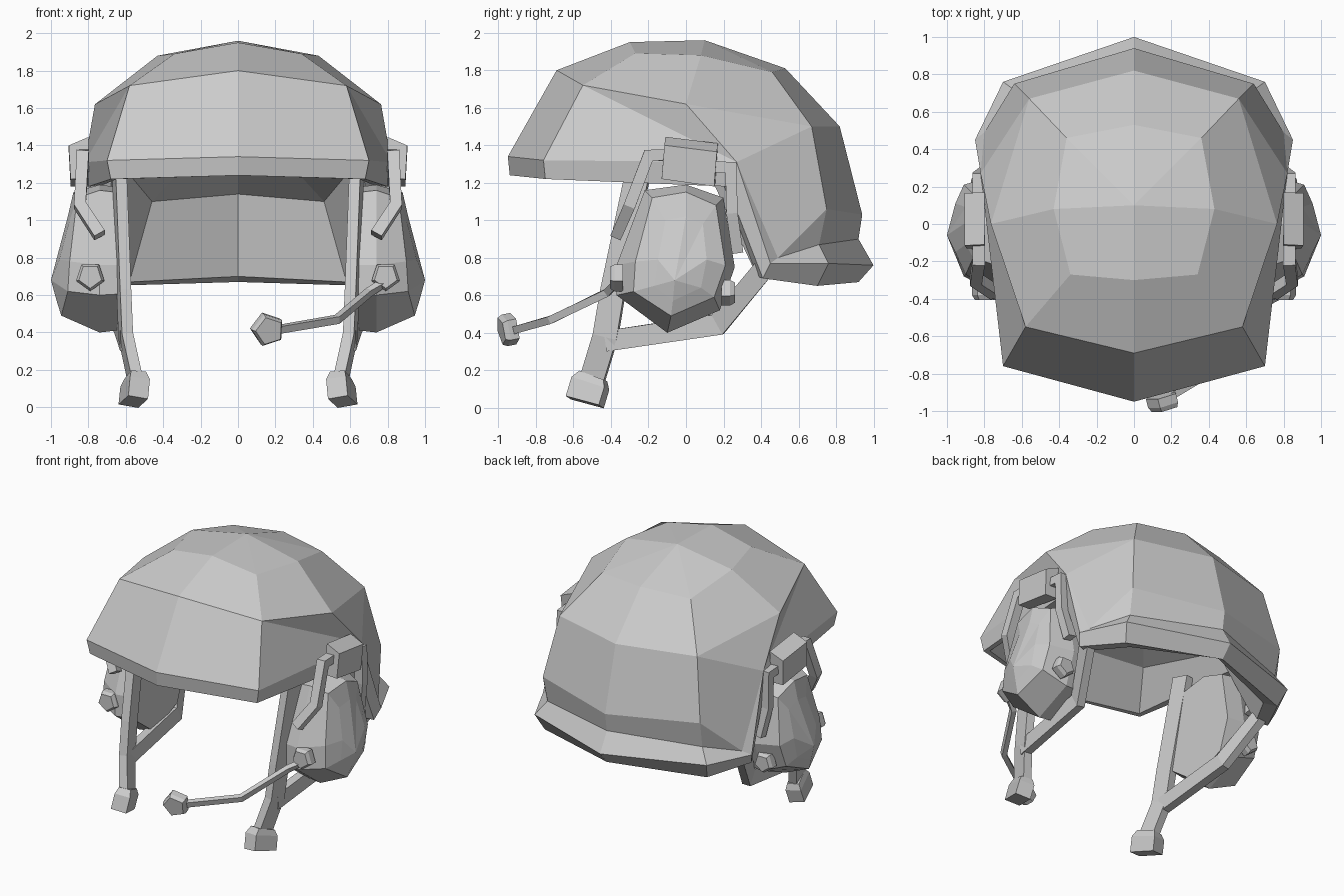
import bpy, bmesh
from math import cos, sin, pi
from mathutils import Vector

if "Cube" in bpy.data.objects:
    bpy.data.objects.remove(bpy.data.objects["Cube"])


def make(name, verts, faces, mirror=True):
    """Flat-shaded mesh object, optionally mirrored across x = 0."""
    bm = bmesh.new()
    vs = [bm.verts.new(v) for v in verts]
    for f in faces:
        bm.faces.new([vs[i] for i in f])
    bmesh.ops.remove_doubles(bm, verts=bm.verts, dist=0.0005)
    bmesh.ops.recalc_face_normals(bm, faces=bm.faces)
    me = bpy.data.meshes.new(name)
    bm.to_mesh(me)
    bm.free()
    ob = bpy.data.objects.new(name, me)
    bpy.context.collection.objects.link(ob)
    if mirror:
        ob.modifiers.new("mirror", 'MIRROR')
    return ob


def loft(name, rings, mirror=True, cap_end=True):
    """Skin a list of equal-length rings and cap the ends."""
    n = len(rings[0])
    verts = [p for r in rings for p in r]
    faces = [(k * n + i, k * n + (i + 1) % n, (k + 1) * n + (i + 1) % n, (k + 1) * n + i)
             for k in range(len(rings) - 1) for i in range(n)]
    faces.append(tuple(range(n)))
    if cap_end:
        faces.append(tuple(range(len(verts) - n, len(verts))))
    return make(name, verts, faces, mirror)


def bar(name, pts, width, thick, mirror=True, scales=None, hint=(1, 0, 0)):
    """Rectangular bar along a path; thickness lies mostly along the hint axis."""
    pts = [Vector(p) for p in pts]
    hint = Vector(hint)
    segs = [(b - a).normalized() for a, b in zip(pts, pts[1:])]
    rings = []
    for i, p in enumerate(pts):
        before, after = segs[max(i - 1, 0)], segs[min(i, len(segs) - 1)]
        t = (before + after).normalized()
        a = (hint - t * hint.dot(t)).normalized()
        s = scales[i] if scales else 1
        b = t.cross(a) * (width / 2 * s / max(t.dot(after), 0.5))
        a = a * (thick / 2 * s)
        rings.append([p + a + b, p - a + b, p - a - b, p + a - b])
    return loft(name, rings, mirror)


def pentagon(name, centre, axis, radius, depth, mirror=True, taper=0.8, phase=0):
    """Five-sided knob with a slightly smaller front face."""
    c, ax = Vector(centre), Vector(axis).normalized()
    u = ax.cross(Vector((0, 0, 1))).normalized()
    v = u.cross(ax)
    angles = [2 * pi * k / 5 + phase for k in range(5)]
    rings = [[c + ax * d * depth / 2 + (u * sin(t) - v * cos(t)) * radius * s for t in angles]
             for d, s in ((-1, 1), (0.3, 1), (1, taper))]
    return loft(name, rings, mirror)


# Helmet shell: half of a faceted dome, flared rim, lower inner bowl.
# F front, G front corner, S side, T rear side, H back corner, B back, C crown
P = {
    'C1': (0, .10, 1.96),
    'F1': (0, -.30, 1.95), 'G1': (.34, -.27, 1.89), 'S1': (.43, .08, 1.88),
    'H1': (.36, .46, 1.79), 'B1': (0, .53, 1.81),
    'F2': (0, -.69, 1.80), 'G2': (.58, -.55, 1.72), 'S2': (.765, 0, 1.62),
    'H2': (.56, .67, 1.50), 'B2': (0, .82, 1.50),
    'F3': (0, -.95, 1.34), 'G3': (.70, -.76, 1.32), 'S3': (.82, .27, 1.31),
    'H3': (.64, .75, 1.06), 'B3': (0, .94, 1.03),
    'T4': (.80, .49, .80), 'H4': (.63, .71, .87), 'B4': (0, .92, .90),
    'T5': (.85, .45, .77), 'H5': (.70, .76, .77), 'B5': (0, 1.0, .76),
    'F6': (0, -.94, 1.24), 'G6': (.68, -.75, 1.22), 'S6': (.80, .22, 1.18),
    'T6': (.82, .41, .69), 'H6': (.66, .70, .65), 'B6': (0, .92, .67),
    'F7': (0, -.92, 1.24), 'G7': (.65, -.72, 1.22), 'S7': (.72, .20, 1.19),
    'T7': (.74, .38, .70), 'H7': (.58, .65, .67), 'B7': (0, .87, .70),
    'F8': (0, -.64, 1.47), 'G8': (.50, -.50, 1.42), 'S8': (.66, .08, 1.34),
    'H8': (.46, .64, 1.10), 'B8': (0, .78, 1.14), 'C8': (0, .10, 1.60),
}
# Rings run crown to rim, then back up inside; repeated points close to triangles
rings = [r.split() for r in (
    "C1 C1 C1 C1 C1 C1", "F1 G1 S1 S1 H1 B1", "F2 G2 S2 S2 H2 B2", "F2 G2 S3 S3 H2 B2",
    "F3 G3 S3 T4 H3 B3", "F3 G3 S3 T4 H4 B4", "F3 G3 S3 T5 H5 B5", "F6 G6 S6 T6 H6 B6",
    "F7 G7 S7 T7 H7 B7", "F8 G8 S8 S8 H8 B8", "C8 C8 C8 C8 C8 C8")]
keys = list(P)
shell_faces = []
for upper, lower in zip(rings, rings[1:]):
    for i in range(5):
        corners = dict.fromkeys((upper[i], upper[i + 1], lower[i + 1], lower[i]))
        if len(corners) > 2:
            shell_faces.append([keys.index(k) for k in corners])
make("helmet_shell", P.values(), shell_faces)

# Ear cups: pad, widest outline, bulged outer rings, apex
outline = [(-.22, 1.16), (0, 1.19), (.20, 1.12), (.26, .75),
           (.18, .52), (-.10, .40), (-.37, .60), (-.37, .76)]
outer = [(.86, -.18, 1.12), (.88, 0, 1.15), (.86, .16, 1.08), (.91, .21, .76),
         (.92, .15, .59), (.945, -.08, .49), (.91, -.28, .62), (.90, -.27, .78)]
bulge = [(.90, -.11, 1.0), (.91, 0, 1.02), (.90, .09, .98), (.955, .11, .79),
         (.96, .08, .64), (.97, -.07, .57), (.955, -.17, .65), (.955, -.15, .79)]
loft("ear_cup", [
    [(.61, -.04 + (y + .04) * .95, .78 + (z - .78) * .96) for y, z in outline],
    [(.74, y, z) for y, z in outline],
    outer, bulge, [(1.0, -.06, .68)] * 8], cap_end=False)

# Headset mount boxes (sloped tops) and their two suspension arms
loft("mount_box", [
    [(.80, -.11, 1.445), (.80, .17, 1.41), (.80, .155, 1.18), (.80, -.13, 1.225)],
    [(.905, -.115, 1.40), (.905, .165, 1.365), (.895, .15, 1.18), (.895, -.13, 1.22)]])
bar("front_arm", [(.83, -.06, 1.35), (.83, -.20, 1.345), (.845, -.30, 1.08), (.74, -.37, .92)],
    .06, .065)
bar("rear_arm", [(.83, .10, 1.29), (.83, .24, 1.28), (.83, .245, 1.04), (.79, .275, .83)],
    .06, .065)

# Knobs on the ear cups
pentagon("front_knob", (.79, -.37, .70), (0, -1, 0), .08, .07)
pentagon("rear_knob", (.80, .225, .62), (0, 1, 0), .075, .07)

# Microphone on its boom, right side only
bar("mic_boom", [(.77, -.38, .66), (.70, -.42, .615), (.53, -.72, .47), (.18, -.93, .41)],
    .04, .035, mirror=False)
pentagon("microphone", (.16, -.95, .415), (.25, -1, -.2), .09, .075, mirror=False,
         taper=.85, phase=pi / 2)

# Chin straps with rear branches and end clips
bar("chin_strap", [(.635, -.25, 1.28), (.61, -.39, .62), (.60, -.43, .38), (.55, -.50, .15)],
    .13, .06, hint=(1, -.15, 0))
bar("rear_strap", [(.60, -.43, .355), (.63, .17, .445), (.76, .43, .76)], .11, .06)
bar("strap_clip", [(.55, -.495, .17), (.55, -.51, .13), (.56, -.54, .03)],
    .19, .11, scales=(.75, 1, 1), hint=(1, -.3, 0))
